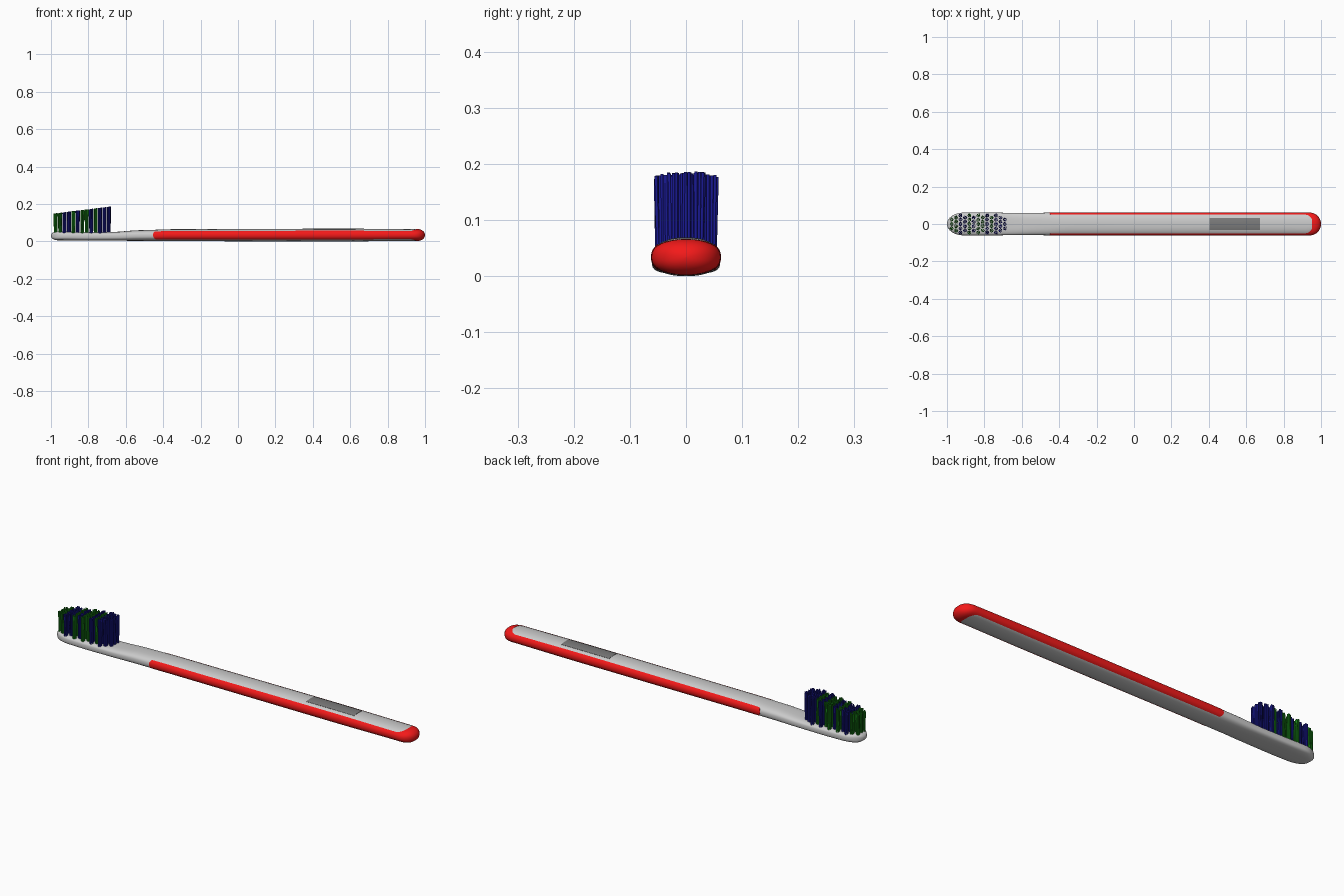
import bpy, bmesh, math, random
from mathutils import Vector

if "Cube" in bpy.data.objects:
    bpy.data.objects.remove(bpy.data.objects["Cube"])

random.seed(4)


def material(name, rgb):
    m = bpy.data.materials.new(name)
    m.diffuse_color = (*rgb, 1)
    m.use_nodes = True
    m.node_tree.nodes["Principled BSDF"].inputs["Base Color"].default_value = m.diffuse_color
    return m


RED = material("red_rubber", (0.9, 0.01, 0.01))
DARK = material("dark_grey", (0.2, 0.2, 0.2))
BLUE = material("blue_nylon", (0.01, 0.01, 0.3))
GREEN = material("green_nylon", (0.01, 0.25, 0.01))


def finish(bm, name, mat=None):
    bmesh.ops.recalc_face_normals(bm, faces=bm.faces[:])
    me = bpy.data.meshes.new(name)
    bm.to_mesh(me)
    bm.free()
    ob = bpy.data.objects.new(name, me)
    bpy.context.collection.objects.link(ob)
    if mat:
        me.materials.append(mat)
    return ob


def activate(ob):
    bpy.ops.object.select_all(action='DESELECT')
    ob.select_set(True)
    bpy.context.view_layer.objects.active = ob


def smooth(ob, deg=40):
    activate(ob)
    bpy.ops.object.shade_smooth_by_angle(angle=math.radians(deg))


def boolean(ob, cutter, op):
    activate(ob)
    mod = ob.modifiers.new(op, 'BOOLEAN')
    mod.operation, mod.solver, mod.object = op, 'EXACT', cutter
    bpy.ops.object.modifier_apply(modifier=mod.name)
    bpy.data.objects.remove(cutter, do_unlink=True)


# Stations along the brush: x, half width, bottom z, top z, squareness
KEYS = [(-1.00, .061, .006, .054, 3.2), (-0.80, .061, .004, .050, 3.4),
        (-0.68, .060, .004, .050, 3.2), (-0.52, .060, .003, .060, 2.7),
        (-0.35, .061, .001, .065, 2.3), (0.55, .0615, .000, .068, 2.3),
        (1.00, .0605, .003, .065, 2.3)]


def section(x):
    for a, b in zip(KEYS, KEYS[1:]):
        if x <= b[0]:
            t = max(0, (x - a[0]) / (b[0] - a[0]))
            t = t * t * (3 - 2 * t)
            return [p + (q - p) * t for p, q in zip(a[1:], b[1:])]
    return KEYS[-1][1:]


def rounding(d, length):
    return math.sqrt(max(0, 1 - max(0, 1 - d / length) ** 2))


def loft(name, x0, x1, grow=0.0, mat=None, n=40):
    xs = [x0 + .09 * (i / 10) ** 2 for i in range(11)]
    xs += [x0 + .09 + (x1 - x0 - .16) * i / 40 for i in range(1, 41)]
    xs += [x1 - .07 * (1 - i / 10) ** 2 for i in range(1, 11)]
    bm = bmesh.new()
    rings = []
    for x in xs:
        w, zb, zt, e = section(x)
        fw = min(rounding(x - x0, .09), rounding(x1 - x, .062))
        fh = min(rounding(x - x0, .035), rounding(x1 - x, .04))
        w = (w + grow) * max(fw, .01)
        h = ((zt - zb) / 2 + grow) * max(fh, .01)
        ring = []
        for k in range(n):
            c, s = math.cos(math.tau * k / n), math.sin(math.tau * k / n)
            ring.append(bm.verts.new((
                x, math.copysign(abs(c) ** (2 / e), c) * w,
                (zb + zt) / 2 + math.copysign(abs(s) ** (2 / e), s) * h)))
        rings.append(ring)
    for a, b in zip(rings, rings[1:]):
        for k in range(n):
            bm.faces.new((a[k], a[k - 1], b[k - 1], b[k]))
    bm.faces.new(rings[0])
    bm.faces.new(rings[-1])
    return finish(bm, name, mat)


def prism(pts, move):
    bm = bmesh.new()
    f = bm.faces.new([bm.verts.new(p) for p in pts])
    new = bmesh.ops.extrude_face_region(bm, geom=[f])["geom"]
    bmesh.ops.translate(bm, vec=Vector(move),
                        verts=[v for v in new if isinstance(v, bmesh.types.BMVert)])
    ob = finish(bm, "cutter")
    ob.hide_render = True
    return ob


# Grey body: head, neck and handle core
smooth(loft("body", -1.0, 0.988))

# Red grip: slightly larger shell, opened above and below by a rounded slot
grip = loft("grip", -0.6, 1.0, .001, RED)
slot = [(-0.7, -.05, -.1), (-0.7, .05, -.1)]
for side, start in ((1, 90), (-1, 0)):
    for i in range(9):
        a = math.radians(start - 90 * i / 8)
        slot.append((.915 + .038 * math.cos(a), .012 * side + .038 * math.sin(a), -.1))
boolean(grip, prism(slot, (0, 0, .3)), 'DIFFERENCE')

# Rounded front ends of the grip
nose = [(1.1, -.1, .15), (-.36, -.1, .15), (-.40, -.1, .064)]
for i in range(13):
    a = math.radians(90 + 180 * i / 12)
    nose.append((-.425 + .03 * math.cos(a), -.1, .034 + .027 * math.sin(a)))
nose += [(-.40, -.1, .004), (-.36, -.1, -.08), (1.1, -.1, -.08)]
boolean(grip, prism(nose, (0, .2, 0)), 'INTERSECT')
smooth(grip)

# Dark thumb panel following the top of the handle
panel = loft("thumb_panel", -0.6, 0.99, .001, DARK)
boolean(panel, prism([(.405, -.033, .05), (.673, -.033, .05),
                      (.673, .033, .05), (.405, .033, .05)], (0, 0, .1)), 'INTERSECT')
smooth(panel)


# Bristles: hexagonally packed tufts of thin strands, colour set by column
def strand(bm, base, top, r, sides=5):
    loops = [[bm.verts.new((p[0] + r * math.cos(math.tau * k / sides),
                            p[1] + r * math.sin(math.tau * k / sides), p[2]))
              for k in range(sides)] for p in (base, top)]
    for k in range(sides):
        bm.faces.new((loops[0][k - 1], loops[0][k], loops[1][k], loops[1][k - 1]))
    bm.faces.new(loops[1])
    bm.faces.new(loops[0][::-1])


tufts = {"G": bmesh.new(), "B": bmesh.new()}
for col, colour in enumerate("GGBBGBGGBGBBB"):
    x = -0.975 + col * .0237
    rows = (-2, -1, 0, 1, 2) if col % 2 == 0 else (-1.5, -.5, .5, 1.5)
    for row in rows:
        y = row * .0225
        if abs((x + .833) / .165) ** 3 + abs(y / .056) ** 3 > 1:
            continue
        for k in range(9):
            r = 0 if k == 0 else .0072
            a = math.tau * k / 8
            bx, by = x + r * math.cos(a), y + r * math.sin(a)
            tx = bx + random.uniform(-.002, .002)
            ty = by * 1.03 + random.uniform(-.002, .002)
            tz = .148 + (tx + .985) * .125 + random.uniform(-.003, .001)
            strand(tufts[colour], (bx, by, .04), (tx, ty, tz), .0028)
smooth(finish(tufts["G"], "green_bristles", GREEN), 80)
smooth(finish(tufts["B"], "blue_bristles", BLUE), 80)
